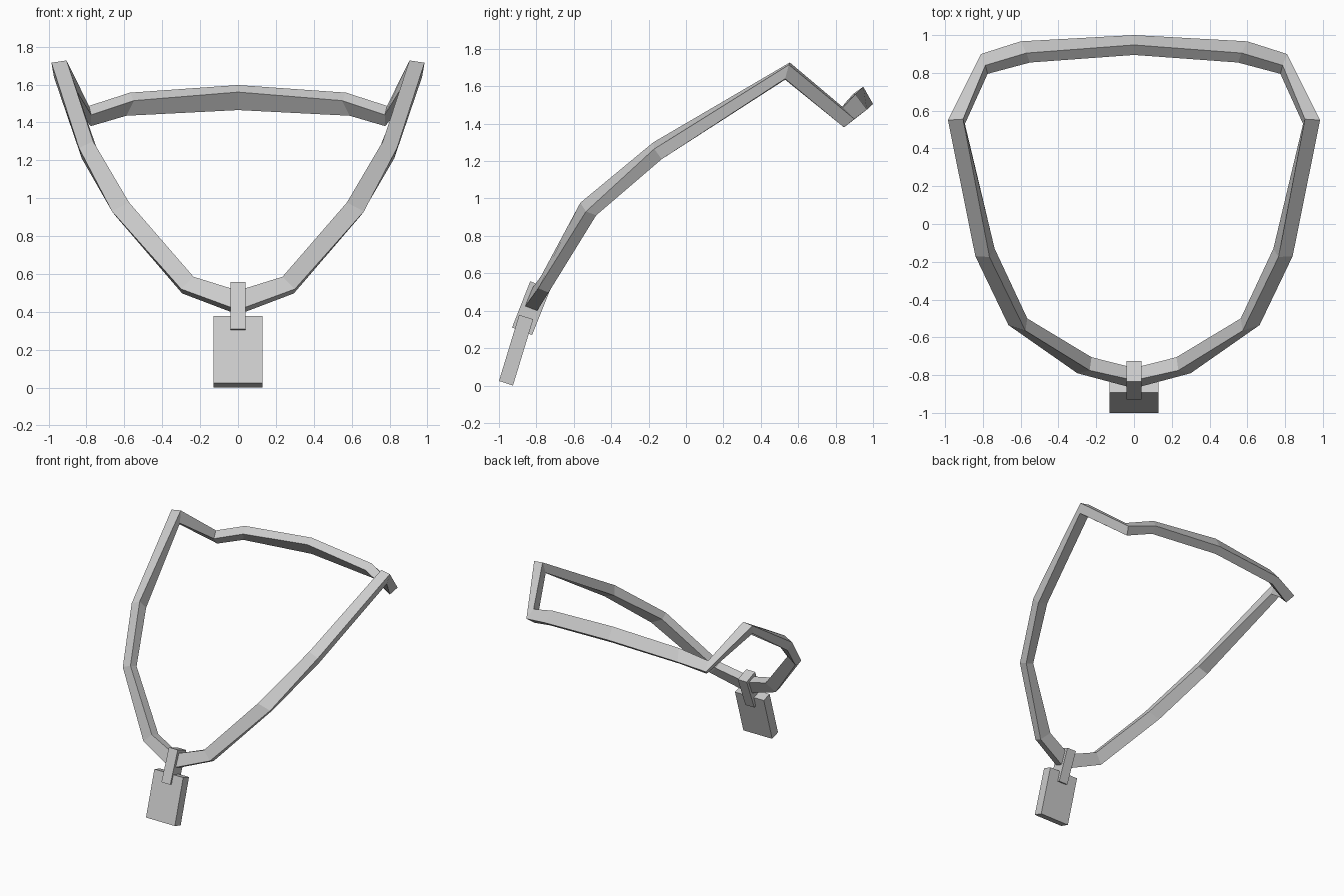
import bpy

def make(name, verts, faces):
    me = bpy.data.meshes.new(name)
    me.from_pydata(verts, [], faces)
    me.update()
    ob = bpy.data.objects.new(name, me)
    bpy.context.collection.objects.link(ob)
    return ob

def slab(name, half_width, profile):
    # side profile (y, z), front-bottom first, extruded symmetrically across x
    verts = [(s * half_width, y, z) for s in (-1, 1) for y, z in profile]
    sides = [(i, (i + 1) % 4, 4 + (i + 1) % 4, 4 + i) for i in range(4)]
    return make(name, verts, [(3, 2, 1, 0), (4, 5, 6, 7)] + sides)

# Collar band: square sections from the front centre round to the back centre
# order: outer top, inner top, inner bottom, outer bottom
half = [
    [(0, -.87, .41), (0, -.828, .512), (0, -.762, .49), (0, -.805, .385)],
    [(.30, -.79, .52), (.235, -.775, .585), (.225, -.705, .565), (.295, -.735, .497)],
    [(.665, -.535, .93), (.575, -.565, .977), (.565, -.50, .95), (.65, -.48, .91)],
    [(.84, -.17, 1.265), (.765, -.175, 1.30), (.738, -.13, 1.24), (.825, -.13, 1.21)],
    [(.985, .55, 1.715), (.905, .555, 1.727), (.895, .53, 1.635), (.972, .53, 1.64)],
    [(.81, .90, 1.425), (.787, .84, 1.487), (.775, .795, 1.44), (.778, .845, 1.38)],
    [(.60, .967, 1.475), (.57, .905, 1.557), (.55, .855, 1.515), (.59, .912, 1.435)],
    [(0, 1.0, 1.505), (0, .948, 1.597), (0, .895, 1.56), (0, .948, 1.465)],
]
left = [[(-x, y, z) for x, y, z in sec] for sec in half[-2:0:-1]]
rings = half + left
n = len(rings)
faces = []
for i in range(n):
    a, b = 4 * i, 4 * ((i + 1) % n)
    for j in range(4):
        k = (j + 1) % 4
        faces.append((a + j, a + k, b + k, b + j))
make("collar_band", [v for sec in rings for v in sec], faces)

# Strap that holds the tag to the band
slab("tag_strap", .04, [(-.93, .31), (-.823, .27), (-.725, .515), (-.833, .557)])

# Hanging tag
slab("hanging_tag", .13, [(-1.0, .024), (-.925, 0), (-.817, .354), (-.892, .378)])

# Consistent outward normals
import bmesh
for ob in bpy.context.collection.objects:
    bm = bmesh.new()
    bm.from_mesh(ob.data)
    bmesh.ops.recalc_face_normals(bm, faces=bm.faces)
    bm.to_mesh(ob.data)
    bm.free()
